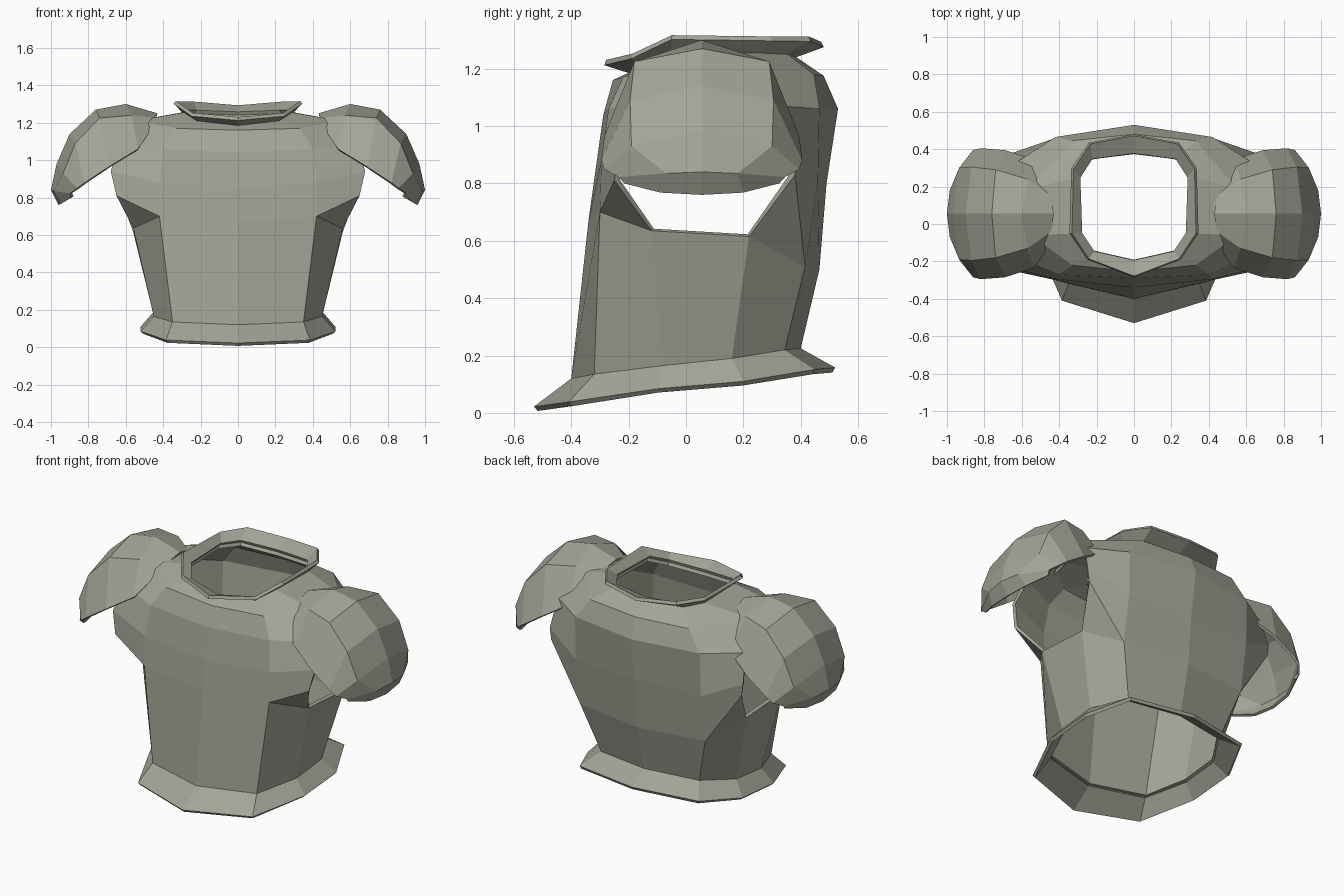
import bpy, bmesh
from mathutils import Vector

if "Cube" in bpy.data.objects:
    bpy.data.objects.remove(bpy.data.objects["Cube"])

metal = bpy.data.materials.new("dull_metal")
metal.diffuse_color = (.37, .37, .31, 1)
metal.use_nodes = True
metal.node_tree.nodes["Principled BSDF"].inputs["Base Color"].default_value = metal.diffuse_color


def make(name, verts, faces, inside, thick):
    """Half shell (x >= 0): face outward from `inside`, mirror, thicken inward."""
    bm = bmesh.new()
    vs = [bm.verts.new(v) for v in verts]
    for f in faces:
        bm.faces.new([vs[i] for i in f])
    bmesh.ops.recalc_face_normals(bm, faces=bm.faces)
    bm.normal_update()
    c = Vector(inside)
    if sum(f.normal.dot(f.calc_center_median() - c) * f.calc_area() for f in bm.faces) < 0:
        bmesh.ops.reverse_faces(bm, faces=bm.faces)
    me = bpy.data.meshes.new(name)
    bm.to_mesh(me)
    bm.free()
    me.materials.append(metal)
    ob = bpy.data.objects.new(name, me)
    bpy.context.collection.objects.link(ob)
    m = ob.modifiers.new("mirror", 'MIRROR')
    m.use_clip = True
    s = ob.modifiers.new("thickness", 'SOLIDIFY')
    s.thickness = thick
    s.offset = -1
    return ob


def loft(name, rings, inside, thick):
    """Skin a list of equal-length point rows."""
    n = len(rings[0])
    faces = [(r * n + i, r * n + i + 1, (r + 1) * n + i + 1, (r + 1) * n + i)
             for r in range(len(rings) - 1) for i in range(n - 1)]
    return make(name, [p for r in rings for p in r], faces, inside, thick)


# Half rings run from front centre round the side to back centre
waist = [(0, -.40, .12), (.35, -.32, .135), (.45, -.08, .165),
         (.45, .16, .19), (.33, .345, .22), (0, .40, .225)]
hem = [(0, -.53, .022), (.385, -.41, .038), (.52, -.10, .084),
       (.52, .20, .11), (.40, .45, .152), (0, .52, .158)]
chest = [(0, -.34, .67), (.42, -.30, .70), (.56, -.12, .635),
         (.56, .22, .615), (.42, .415, .51), (0, .465, .50)]
neck = [(0, -.20, 1.185), (.22, -.15, 1.21), (.29, -.05, 1.255),
        (.30, .25, 1.255), (.23, .355, 1.25), (0, .385, 1.24)]
collar = [(0, -.285, 1.212), (.25, -.19, 1.235), (.345, -.05, 1.302),
          (.335, .30, 1.297), (.24, .435, 1.295), (0, .48, 1.275)]

# Torso: lower band plus front and back panels that leave the armholes open
front = [[(.65, -.25, .81)],
         [(0, -.315, .85), (.42, -.295, .88), (.68, -.23, .94)],
         [(0, -.288, 1.04), (.40, -.27, 1.06), (.64, -.17, 1.08)],
         [(0, -.255, 1.16), (.33, -.22, 1.17), (.55, -.06, 1.21)]]
back = [[(.64, .38, .83)],
        [(0, .49, .80), (.42, .46, .80), (.65, .38, .90)],
        [(0, .53, 1.06), (.42, .465, 1.06), (.63, .33, 1.07)],
        [(0, .48, 1.175), (.33, .445, 1.18), (.55, .19, 1.21)]]
verts = waist + chest + neck
faces = [(i, i + 1, i + 7, i + 6) for i in range(5)]
tips = []
for rows, (a, b, side), (n0, n1, n2) in ((front, (6, 7, 8), (12, 13, 14)),
                                         (back, (11, 10, 9), (17, 16, 15))):
    k = len(verts)
    verts = verts + [p for r in rows for p in r]
    faces.append((b, side, k))
    prev = (a, b, k)
    for r in range(3):
        cur = tuple(k + 1 + 3 * r + i for i in range(3))
        faces += [(prev[i], prev[i + 1], cur[i + 1], cur[i]) for i in range(2)]
        prev = cur
    faces += [(prev[0], prev[1], n1, n0), (prev[1], prev[2], n2, n1)]
    tips.append(prev[2])
faces.append((14, tips[0], tips[1], 15))
make("torso", verts, faces, (0, .06, .65), .02)

# Flared waist skirt and neck collar
loft("waist_flare", [waist, hem], (0, 0, .1), .02)
loft("collar", [neck, collar], (0, .1, 1.3), .02)

# Shoulder pads: arched sections (top, upper edge, lower edge), front copied to back
YC = .055
sections = [((.43, YC, 1.25), (.44, -.04, 1.225), (.46, -.13, 1.17)),
            ((.60, YC, 1.30), (.57, -.13, 1.24), (.535, -.235, 1.06)),
            ((.76, YC, 1.27), (.74, -.18, 1.225), (.69, -.285, .965)),
            ((.90, YC, 1.14), (.87, -.195, 1.09), (.82, -.295, .88)),
            ((.97, YC, .98), (.935, -.19, .93), (.86, -.285, .85)),
            ((1.0, YC, .84), (.985, -.07, .835), (.90, -.235, .822)),
            ((.96, YC, .76), (.945, -.09, .768), (.89, -.215, .80))]
rings = []
for top, up, low in sections:
    flip = [(x, 2 * YC - y, z) for x, y, z in (up, low)]
    rings.append([low, up, top] + flip)
loft("shoulder_pads", rings, (.65, YC, .9), .015)
